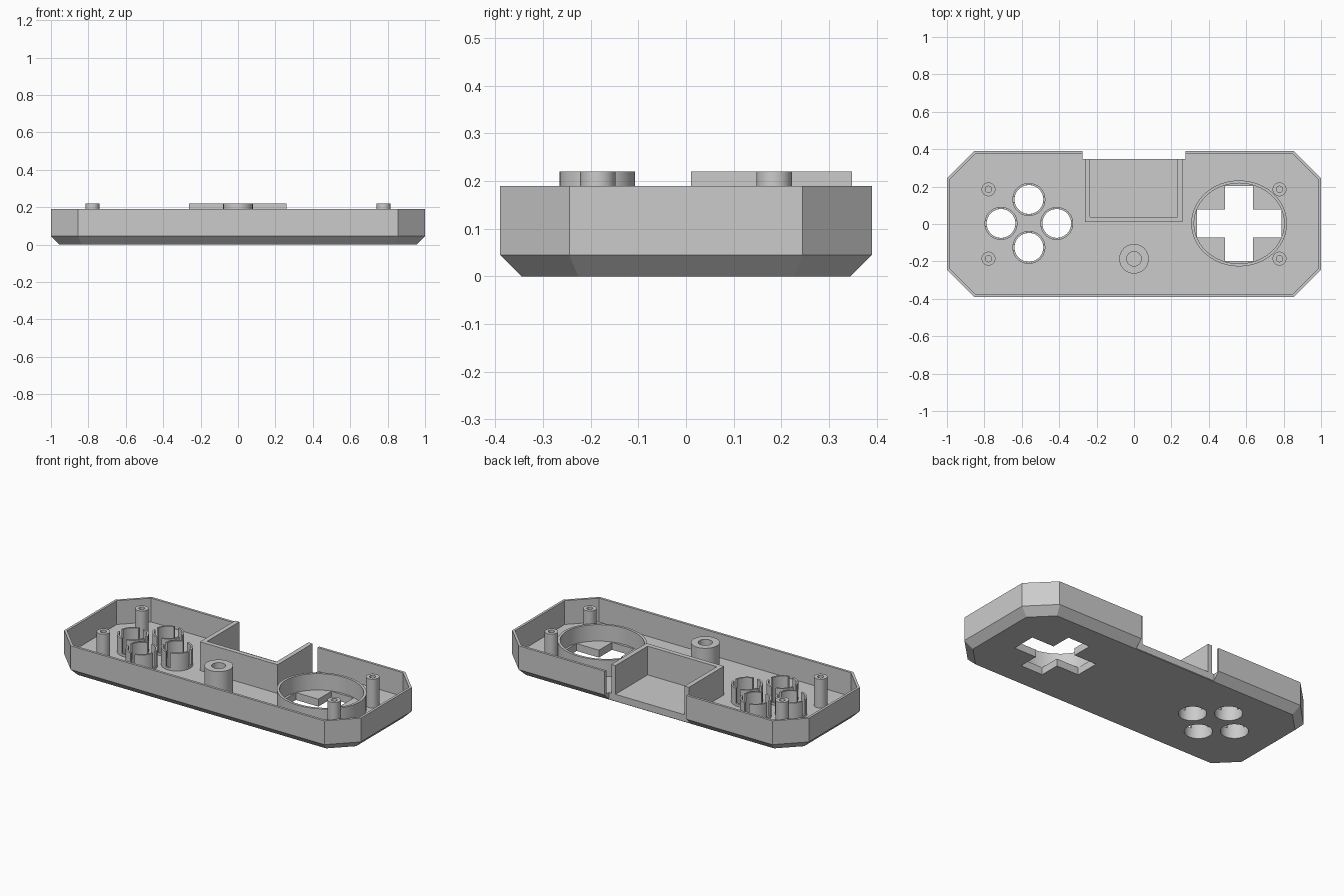
import bpy
import bmesh
from math import cos, sin, tau, radians

if "Cube" in bpy.data.objects:
    bpy.data.objects.remove(bpy.data.objects["Cube"])

FLOOR, RIM, TOP, WALL = 0.045, 0.19, 0.22, 0.015

grey = bpy.data.materials.new("plain grey plastic")
grey.use_nodes = True
grey.diffuse_color = (0.6, 0.6, 0.6, 1)
grey.node_tree.nodes["Principled BSDF"].inputs["Base Color"].default_value = (0.6, 0.6, 0.6, 1)


def loft(name, loops, closed=False):
    """Skin a list of matching loops; cap the ends or join last to first."""
    bm = bmesh.new()
    rings = [[bm.verts.new(p) for p in loop] for loop in loops]
    pairs = list(zip(rings, rings[1:]))
    if closed:
        pairs.append((rings[-1], rings[0]))
    else:
        bm.faces.new(rings[0])
        bm.faces.new(rings[-1])
    n = len(rings[0])
    for a, b in pairs:
        for i in range(n):
            j = (i + 1) % n
            bm.faces.new((a[i], a[j], b[j], b[i]))
    bmesh.ops.recalc_face_normals(bm, faces=bm.faces)
    mesh = bpy.data.meshes.new(name)
    bm.to_mesh(mesh)
    bm.free()
    mesh.materials.append(grey)
    ob = bpy.data.objects.new(name, mesh)
    bpy.context.collection.objects.link(ob)
    return ob


def at_z(outline, z):
    return [(x, y, z) for x, y in outline]


def prism(name, outline, z0, z1):
    return loft(name, [at_z(outline, z0), at_z(outline, z1)])


def rect(x0, x1, y0, y1):
    return [(x0, y0), (x1, y0), (x1, y1), (x0, y1)]


def ellipse(x, y, rx, ry, n=48):
    return [(x + rx * cos(tau * i / n), y + ry * sin(tau * i / n)) for i in range(n)]


def tube(name, x, y, outer, inner, z0, z1):
    out, inn = ellipse(x, y, *outer), ellipse(x, y, *inner)
    return loft(name, [at_z(out, z0), at_z(out, z1), at_z(inn, z1), at_z(inn, z0)], closed=True)


def select(ob):
    bpy.ops.object.select_all(action='DESELECT')
    ob.select_set(True)
    bpy.context.view_layer.objects.active = ob


def cut(ob, cutter):
    cutter.hide_render = True
    mod = ob.modifiers.new("cut", 'BOOLEAN')
    mod.operation, mod.solver, mod.object = 'DIFFERENCE', 'EXACT', cutter
    select(ob)
    bpy.ops.object.modifier_apply(modifier=mod.name)
    bpy.data.objects.remove(cutter)


def smooth(ob):
    select(ob)
    bpy.ops.object.shade_smooth_by_angle(angle=radians(30))


def octagon(d, z):
    """Long outline with clipped corners, inset by d."""
    k = 0.414 * d
    quarter = [(1 - d, 0.245 - k), (0.855 - k, 0.39 - d)]
    half = quarter + [(-x, y) for x, y in reversed(quarter)]
    return at_z(half + [(-x, -y) for x, y in half], z)


# Open tray with a chamfered underside
shell = loft("shell", [octagon(0.045, 0), octagon(0, FLOOR), octagon(0, RIM),
                       octagon(WALL, RIM), octagon(WALL, FLOOR)])

# Notch in the back wall
cut(shell, prism("notch_cutter", rect(-0.275, 0.275, 0.348, 0.6), -0.1, 0.5))

# Cross-shaped opening
CX, CY, LONG_X, LONG_Y, ARM = 0.562, 0.003, 0.226, 0.2, 0.075
cross = [(LONG_X, -ARM), (LONG_X, ARM), (ARM, ARM), (ARM, LONG_Y), (-ARM, LONG_Y), (-ARM, ARM)]
cross += [(-x, -y) for x, y in cross]
cross = list(dict.fromkeys((CX + x, CY + y) for x, y in cross))
cut(shell, prism("cross_cutter", cross, -0.1, 0.1))

# Four round openings, each with a slotted guide ring
BX, BY, R = -0.562, 0.003, 0.077
for side, dx, dy in (("left", 0.149, 0), ("right", -0.149, 0),
                     ("back", 0, 0.128), ("front", 0, -0.128)):
    x, y = BX + dx, BY + dy
    cut(shell, prism("hole_cutter", ellipse(x, y, R, R), -0.1, 0.1))
    ring = tube("button_guide_" + side, x, y, (0.088, 0.088), (R, R), FLOOR, 0.152)
    for w, h in ((0.014, 0.12), (0.12, 0.014)):
        cut(ring, prism("slot_cutter", rect(x - w, x + w, y - h, y + h), 0.06, 0.3))
    smooth(ring)
smooth(shell)

# Oval guide around the cross
smooth(tube("cross_guide", CX, CY, (0.256, 0.23), (0.241, 0.215), FLOOR, 0.145))

# Hollow screw posts
for sx, side in ((1, "left"), (-1, "right")):
    for sy, end in ((1, "back"), (-1, "front")):
        smooth(tube(f"screw_post_{end}_{side}", sx * 0.778, sy * 0.185,
                    (0.037, 0.037), (0.017, 0.017), FLOOR, TOP))
smooth(tube("centre_post", 0, -0.186, (0.079, 0.079), (0.039, 0.039), FLOOR, TOP))

# Three-sided connector bay
X0, X1, Y0, Y1, T = -0.263, 0.26, 0.01, 0.348, 0.028
bay = [(X0, Y0), (X1, Y0), (X1, Y1), (X1 - T, Y1),
       (X1 - T, Y0 + T), (X0 + T, Y0 + T), (X0 + T, Y1), (X0, Y1)]
prism("connector_bay_walls", bay, FLOOR, TOP)
